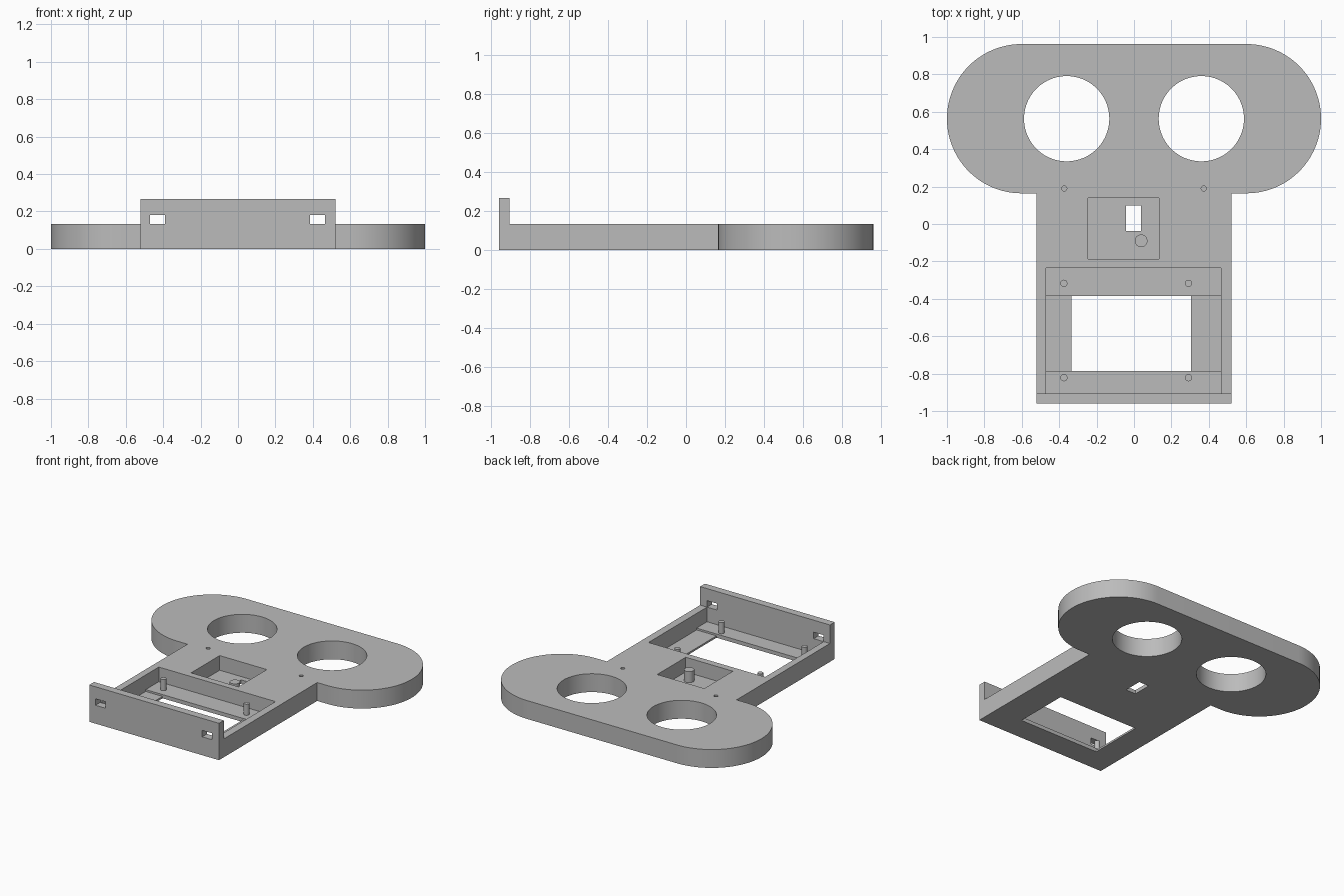
import bpy
import bmesh
from math import cos, sin, pi, radians

cube = bpy.data.objects.get("Cube")
if cube:
    bpy.data.objects.remove(cube, do_unlink=True)

# Single plain grey plastic
grey = bpy.data.materials.new("plain_grey")
grey.use_nodes = True
COLOUR = (0.5, 0.5, 0.5, 1)
grey.diffuse_color = COLOUR
grey.node_tree.nodes["Principled BSDF"].inputs["Base Color"].default_value = COLOUR

THICK, FLOOR, PIN_TOP, LIP_TOP = 0.133, 0.027, 0.107, 0.267


def prism(name, outline, z0, z1):
    """Extrude a flat counter-clockwise outline from z0 to z1."""
    bm = bmesh.new()
    face = bm.faces.new([bm.verts.new((x, y, z0)) for x, y in outline])
    top = bmesh.ops.extrude_face_region(bm, geom=[face])["geom"]
    moved = [v for v in top if isinstance(v, bmesh.types.BMVert)]
    bmesh.ops.translate(bm, verts=moved, vec=(0, 0, z1 - z0))
    bmesh.ops.recalc_face_normals(bm, faces=bm.faces)
    mesh = bpy.data.meshes.new(name)
    bm.to_mesh(mesh)
    bm.free()
    mesh.materials.append(grey)
    obj = bpy.data.objects.new(name, mesh)
    bpy.context.collection.objects.link(obj)
    return obj


def arc(cx, cy, r, start, end, n):
    angles = [radians(start + (end - start) * i / n) for i in range(n + 1)]
    return [(cx + r * cos(a), cy + r * sin(a)) for a in angles]


def box(name, x0, x1, y0, y1, z0, z1):
    return prism(name, [(x0, y0), (x1, y0), (x1, y1), (x0, y1)], z0, z1)


def cylinder(name, x, y, r, z0, z1, n=32):
    return prism(name, arc(x, y, r, 0, 360, n)[:-1], z0, z1)


def combine(target, tool, operation="DIFFERENCE"):
    """Apply a boolean and discard the tool."""
    bpy.context.view_layer.objects.active = target
    mod = target.modifiers.new("combine", "BOOLEAN")
    mod.operation = operation
    mod.solver = "EXACT"
    mod.object = tool
    bpy.ops.object.modifier_apply(modifier=mod.name)
    bpy.data.objects.remove(tool, do_unlink=True)


def smooth(obj):
    bpy.ops.object.select_all(action="DESELECT")
    obj.select_set(True)
    bpy.context.view_layer.objects.active = obj
    bpy.ops.object.shade_smooth_by_angle(angle=radians(30))


# Plate: rounded head and narrower body
R, CX, CY = 0.399, 0.601, 0.563
HALF, FRONT = 0.52, -0.96
outline = [(-HALF, FRONT), (HALF, FRONT), (HALF, CY - R)]
outline += arc(CX, CY, R, -90, 90, 48) + arc(-CX, CY, R, 90, 270, 48)
outline += [(-HALF, CY - R)]
plate = prism("base_plate", outline, 0, THICK)

# Upright front lip
combine(plate, box("lip", -HALF, HALF, FRONT, -0.905, 0, LIP_TOP), "UNION")

# Two large round openings and two small blind screw holes
for side in (-1, 1):
    combine(plate, cylinder("round_cut", side * 0.36, CY, 0.228, -0.1, 0.3, 96))
    combine(plate, cylinder("screw_cut", side * 0.373, 0.19, 0.014, FLOOR, 0.3, 24))

# Front bay: ledges front and back, lower ledges at the sides, open middle
combine(plate, box("bay_cut", -0.47, 0.465, -0.905, -0.235, FLOOR, THICK + 0.3))
combine(plate, box("side_ledge_cut", -0.47, 0.465, -0.785, -0.385, FLOOR / 2, 0.3))
combine(plate, box("bay_opening_cut", -0.335, 0.305, -0.785, -0.385, -0.1, 0.3))

# Central recess with a small window through its floor
combine(plate, box("recess_cut", -0.245, 0.133, -0.187, 0.14, FLOOR, 0.3))
combine(plate, box("window_cut", -0.043, 0.037, -0.037, 0.098, -0.1, 0.3))

# Slots through the lip
for x in (-0.47, 0.385):
    combine(plate, box("slot_cut", x, x + 0.08, -1.1, -0.8, THICK, 0.18))
smooth(plate)

# Mounting pins in the bay and the boss in the recess
for row, y in (("front", -0.822), ("back", -0.317)):
    for side, x in (("right", -0.375), ("left", 0.291)):
        smooth(cylinder(f"{row}_{side}_pin", x, y, 0.019, FLOOR / 2, PIN_TOP))
smooth(cylinder("recess_boss", 0.038, -0.09, 0.034, FLOOR / 2, PIN_TOP))
